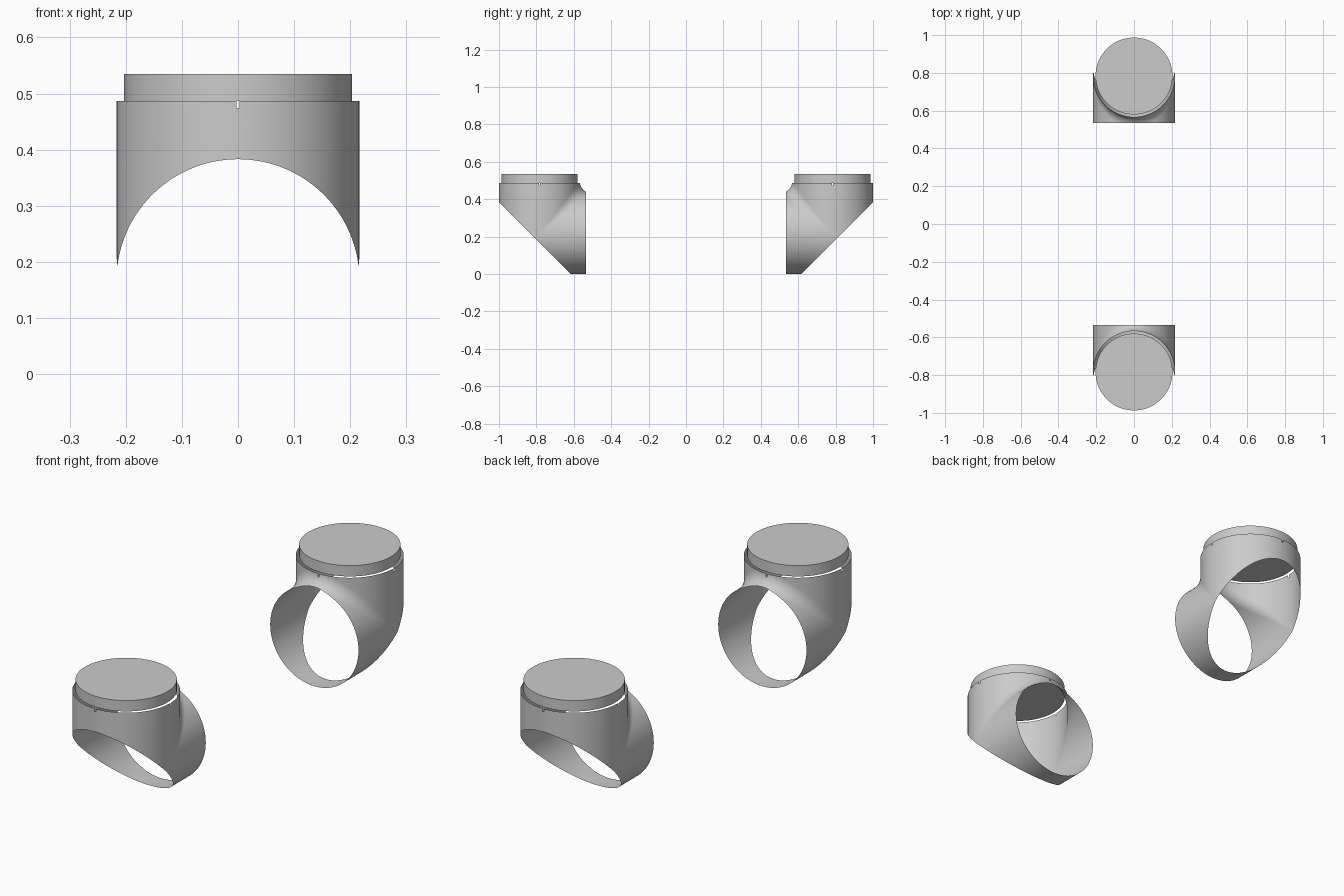
import bpy, bmesh, math
from mathutils import Vector

if "Cube" in bpy.data.objects:
    bpy.data.objects.remove(bpy.data.objects["Cube"])

R = 0.2165            # pipe radius
FILLET = 0.06         # rolling blend in the inner corner
CY = -0.7835          # vertical pipe axis
RIM, LID_TOP, LID_R = 0.487, 0.535, 0.2035
MOUTH_Y = -0.535      # open end of the horizontal pipe
NOTCH_W, NOTCH_Z = 0.003, 0.474
SEGS, ARC = 128, 10

gray = bpy.data.materials.new("light gray")
gray.use_nodes = True
gray.diffuse_color = (0.6, 0.6, 0.6, 1)
gray.node_tree.nodes["Principled BSDF"].inputs["Base Color"].default_value = gray.diffuse_color


def finish(bm, name, flip):
    """Turn the bmesh into a shaded object, mirrored to the back if asked."""
    if flip:
        for v in bm.verts:
            v.co.y = -v.co.y
        bmesh.ops.reverse_faces(bm, faces=bm.faces[:])
    mesh = bpy.data.meshes.new(name)
    bm.to_mesh(mesh)
    bm.free()
    mesh.materials.append(gray)
    obj = bpy.data.objects.new(name, mesh)
    bpy.context.collection.objects.link(obj)
    bpy.ops.object.select_all(action='DESELECT')
    obj.select_set(True)
    bpy.context.view_layer.objects.active = obj
    bpy.ops.object.shade_smooth_by_angle(angle=math.radians(35))


def section(angle):
    """One strip of the elbow: down the vertical pipe, round the corner, along the other."""
    s, c = math.sin(angle), math.cos(angle)
    if c > 1e-4:
        ball = Vector((s, c, c)) * (R + FILLET)
        a, b = Vector((-s, -c, 0)), Vector((-s, 0, -c))
        bend = [ball + FILLET * a.lerp(b, i / ARC).normalized() for i in range(ARC + 1)]
    else:
        bend = [Vector((s, c, c)) * R] * (ARC + 1)
    pts = [Vector((R * s, R * c, 2 * R))] + bend + [Vector((R * s, 2 * R, R * c))]
    return [p + Vector((0, CY, R)) for p in pts]


def cut(bm, point, normal, clear=True, faces=None):
    """Slice the shell by a plane, dropping the side the normal points to."""
    faces = faces if faces is not None else bm.faces[:]
    geom = set(faces) | {e for f in faces for e in f.edges} | {v for f in faces for v in f.verts}
    bmesh.ops.bisect_plane(bm, geom=list(geom), dist=1e-6, plane_co=point,
                           plane_no=normal, clear_outer=clear)


def elbow(name, flip):
    bm = bmesh.new()
    rings = [[bm.verts.new(p) for p in section(2 * math.pi * i / SEGS)] for i in range(SEGS)]
    for i, ring in enumerate(rings):
        nxt = rings[(i + 1) % SEGS]
        for j in range(len(ring) - 1):
            bm.faces.new((ring[j], ring[j + 1], nxt[j + 1], nxt[j]))
    bmesh.ops.remove_doubles(bm, verts=bm.verts[:], dist=1e-5)
    # Rim, mouth and slanted outer opening
    cut(bm, (0, 0, RIM), (0, 0, 1))
    cut(bm, (0, MOUTH_Y, 0), (0, 1, 0))
    cut(bm, (0, -1, 0.383), (0, -1, -1))
    # Four small notches in the rim
    cut(bm, (0, 0, NOTCH_Z), (0, 0, 1), clear=False)
    for axis in (Vector((1, 0, 0)), Vector((0, 1, 0))):
        for side in (-1, 1):
            top = [f for f in bm.faces if f.calc_center_median().z > NOTCH_Z]
            cut(bm, Vector((0, CY, 0)) + axis * side * NOTCH_W, axis, False, top)
    notch = []
    for f in bm.faces:
        m = f.calc_center_median()
        if m.z > NOTCH_Z and min(abs(m.x), abs(m.y - CY)) < NOTCH_W:
            notch.append(f)
    bmesh.ops.delete(bm, geom=notch, context='FACES')
    # Face the shell outward, judged by the lowest face
    low = min(bm.faces, key=lambda f: f.calc_center_median().z)
    low.normal_update()
    if low.normal.z > 0:
        bmesh.ops.reverse_faces(bm, faces=bm.faces[:])
    finish(bm, name, flip)


def lid(name, flip):
    bm = bmesh.new()
    bmesh.ops.create_cone(bm, cap_ends=True, segments=SEGS, radius1=LID_R,
                          radius2=LID_R, depth=LID_TOP - RIM)
    bmesh.ops.translate(bm, verts=bm.verts[:], vec=(0, CY, (LID_TOP + RIM) / 2))
    finish(bm, name, flip)


for place, flip in (("front", False), ("back", True)):
    elbow(place + "_elbow_shell", flip)
    lid(place + "_round_lid", flip)
